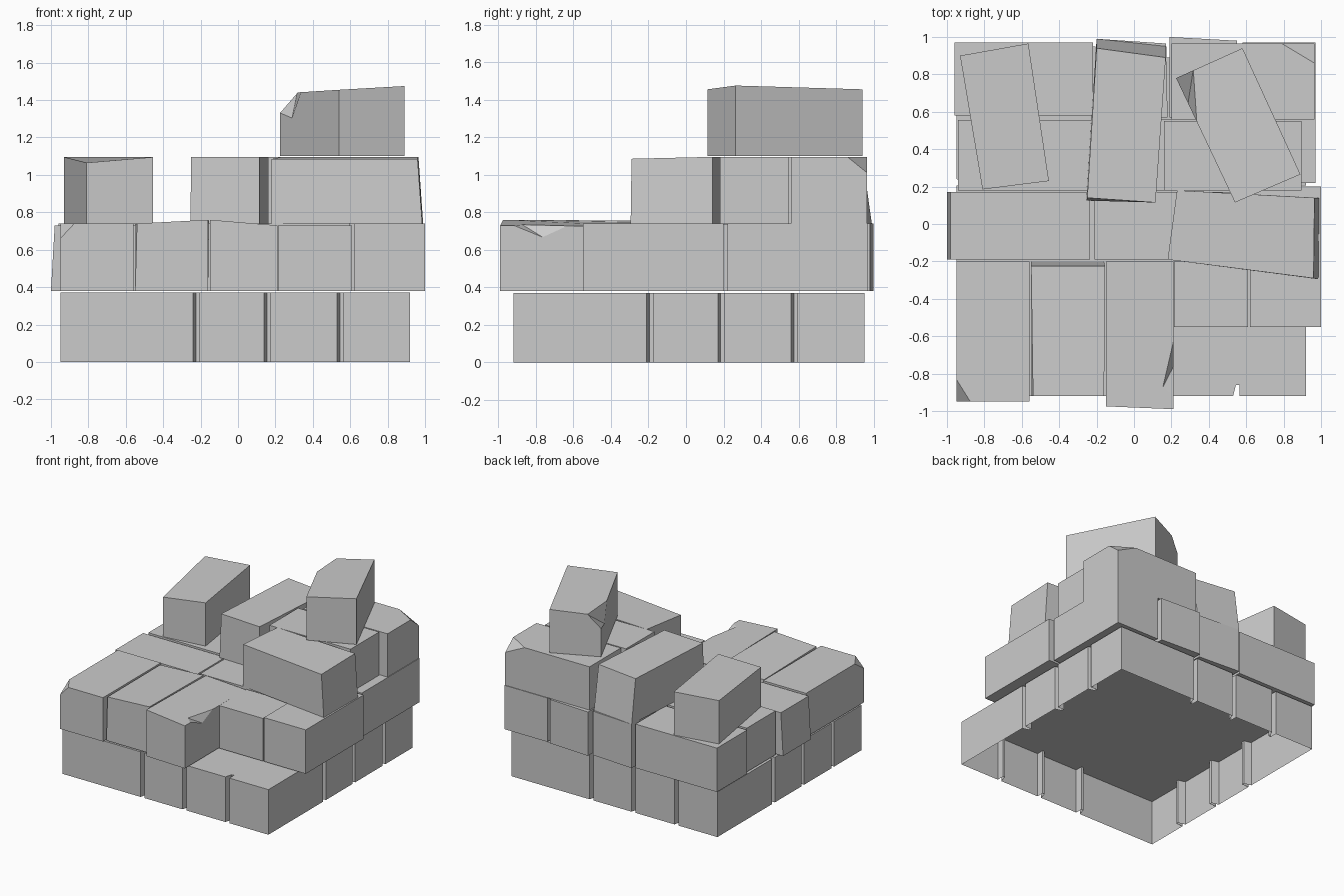
import bpy, bmesh
from mathutils import Vector, Matrix
from math import pi

if "Cube" in bpy.data.objects:
    bpy.data.objects.remove(bpy.data.objects["Cube"])


def add_object(name, bm):
    mesh = bpy.data.meshes.new(name)
    bm.to_mesh(mesh)
    bm.free()
    obj = bpy.data.objects.new(name, mesh)
    bpy.context.collection.objects.link(obj)
    return obj


def stone(name, top, z0, z1, plane=None, base=None):
    """Block from four counter-clockwise plan corners; z1 is one height or four.
    plane = three points of a flat corner chip."""
    heights = z1 if isinstance(z1, (list, tuple)) else [z1] * 4
    base = base or top
    bm = bmesh.new()
    lo = [bm.verts.new((x, y, z0)) for x, y in base]
    hi = [bm.verts.new((x, y, z)) for (x, y), z in zip(top, heights)]
    bm.faces.new(lo[::-1])
    bm.faces.new(hi)
    for i in range(4):
        j = (i + 1) % 4
        bm.faces.new((lo[i], lo[j], hi[j], hi[i]))
    if plane:
        a, b, c = map(Vector, plane)
        n = (b - a).cross(c - a)
        if n.z < 0:
            n.negate()
        cut = bmesh.ops.bisect_plane(bm, geom=bm.verts[:] + bm.edges[:] + bm.faces[:],
                                     plane_co=a, plane_no=n, clear_outer=True)
        edges = [e for e in cut['geom_cut'] if isinstance(e, bmesh.types.BMEdge)]
        bmesh.ops.contextual_create(bm, geom=edges)
        bmesh.ops.recalc_face_normals(bm, faces=bm.faces[:])
    return add_object(name, bm)


def rect(x0, x1, y0, y1):
    return [(x0, y0), (x1, y0), (x1, y1), (x0, y1)]


def break_edge(obj, points):
    """Knock a broken notch out of a block with a small convex cutter."""
    bm = bmesh.new()
    for p in points:
        bm.verts.new(p)
    bmesh.ops.convex_hull(bm, input=bm.verts[:])
    bmesh.ops.recalc_face_normals(bm, faces=bm.faces[:])
    cutter = add_object("notch_cutter", bm)
    cutter.hide_render = True
    mod = obj.modifiers.new("notch", 'BOOLEAN')
    mod.operation = 'DIFFERENCE'
    mod.solver = 'EXACT'
    mod.object = cutter
    bpy.context.view_layer.objects.active = obj
    bpy.ops.object.modifier_apply(modifier=mod.name)
    bpy.data.objects.remove(cutter)


# Bottom course: open-bottomed shell, joints repeated pinwheel fashion on four sides
h = 0.935
side = [(-h, -h)]
for t in (-0.205, 0.175, 0.565):
    side += [(t - 0.02, -h), (t - 0.005, -h + 0.06), (t + 0.015, -h + 0.06), (t + 0.015, -h)]
outline = []
for k in range(4):
    rot = Matrix.Rotation(k * pi / 2, 2)
    outline += [rot @ Vector(p) + Vector((-0.015, 0.015)) for p in side]
bm = bmesh.new()
lo = [bm.verts.new((p.x, p.y, 0)) for p in outline]
hi = [bm.verts.new((p.x, p.y, 0.37)) for p in outline]
bm.faces.new(hi)
for i in range(len(lo)):
    j = (i + 1) % len(lo)
    bm.faces.new((lo[i], lo[j], hi[j], hi[i]))
add_object("bottom_course", bm)

# Second course
B, T = 0.38, 0.74
stone("second_front_left", rect(-0.95, -0.56, -0.95, -0.20), B, T,
      plane=[(-0.95, -0.83, T), (-0.875, -0.95, T), (-0.95, -0.95, 0.66)])
stone("second_front_mid", [(-0.54, -0.92), (-0.16, -0.92), (-0.155, -0.225), (-0.55, -0.225)],
      B, [0.74, 0.76, 0.755, 0.735], base=rect(-0.55, -0.16, -0.92, -0.20))
broken = stone("second_front_broken", [(-0.15, -0.975), (0.21, -0.99), (0.21, -0.20), (-0.15, -0.20)],
               B, [0.76, 0.73, 0.725, 0.745])
break_edge(broken, [(0.145, -0.89, 0.745), (0.22, -0.94, 0.735), (0.22, -0.57, 0.735),
                    (0.212, -0.76, 0.665), (0.4, -0.76, 0.95), (0.2, -0.8, 0.95)])
plain = [
    ("second_front_small", rect(0.215, 0.61, -0.55, -0.20), 0.73),
    ("second_right", rect(0.62, 1.0, -0.55, 0.20), T),
    ("second_inner_mid", rect(-0.21, 0.60, -0.19, 0.17), T),
    ("second_left_inner", rect(-0.94, -0.22, 0.18, 0.555), T),
    ("second_core", rect(-0.20, 0.56, 0.18, 0.56), 0.735),
    ("second_back_left", rect(-0.96, -0.22, 0.58, 0.97), T),
    ("second_back_mid", [(-0.20, 0.57), (0.18, 0.57), (0.17, 0.965), (-0.20, 0.99)], T),
    ("second_back_small", [(0.19, 0.57), (0.56, 0.57), (0.55, 0.98), (0.19, 1.0)], T),
    ("second_back_right", rect(0.58, 0.97, 0.22, 0.97), T),
]
for name, corners, top in plain:
    stone(name, corners, B, top)
stone("second_left", rect(-0.98, -0.235, -0.19, 0.17), B, 0.73,
      base=rect(-1.0, -0.235, -0.19, 0.17))

# Third course
B, T = 0.74, 1.095
stone("third_back_right", rect(0.20, 0.965, 0.56, 0.965), B, T,
      plane=[(0.79, 0.965, T), (0.965, 0.86, T), (0.965, 0.965, 1.01)])
stone("third_right_mid", rect(0.16, 0.895, 0.18, 0.55), B, T)
stone("third_right_front", [(0.18, -0.19), (0.96, -0.29), (0.965, 0.14), (0.23, 0.18)],
      B, [1.085, 1.085, T, T],
      base=[(0.18, -0.19), (0.985, -0.295), (0.99, 0.14), (0.23, 0.18)])
stone("third_middle", [(-0.25, 0.14), (0.115, 0.115), (0.17, 0.89), (-0.20, 0.94)], B, T,
      base=[(-0.255, 0.125), (0.115, 0.115), (0.17, 0.95), (-0.20, 0.99)])
stone("third_left", [(-0.81, 0.185), (-0.455, 0.23), (-0.565, 0.965), (-0.93, 0.90)],
      B, [1.065, T, T, T])

# Top loose stone with a broken corner
capstone = stone("top_stone", [(0.54, 0.115), (0.89, 0.265), (0.58, 0.94), (0.225, 0.78)],
                 1.10, [1.455, 1.475, 1.455, 1.435])
break_edge(capstone, [(0.318, 0.832, 1.445), (0.338, 0.53, 1.446), (0.222, 0.782, 1.33),
                      (0.288, 0.64, 1.30), (0.1, 0.7, 1.7)])
